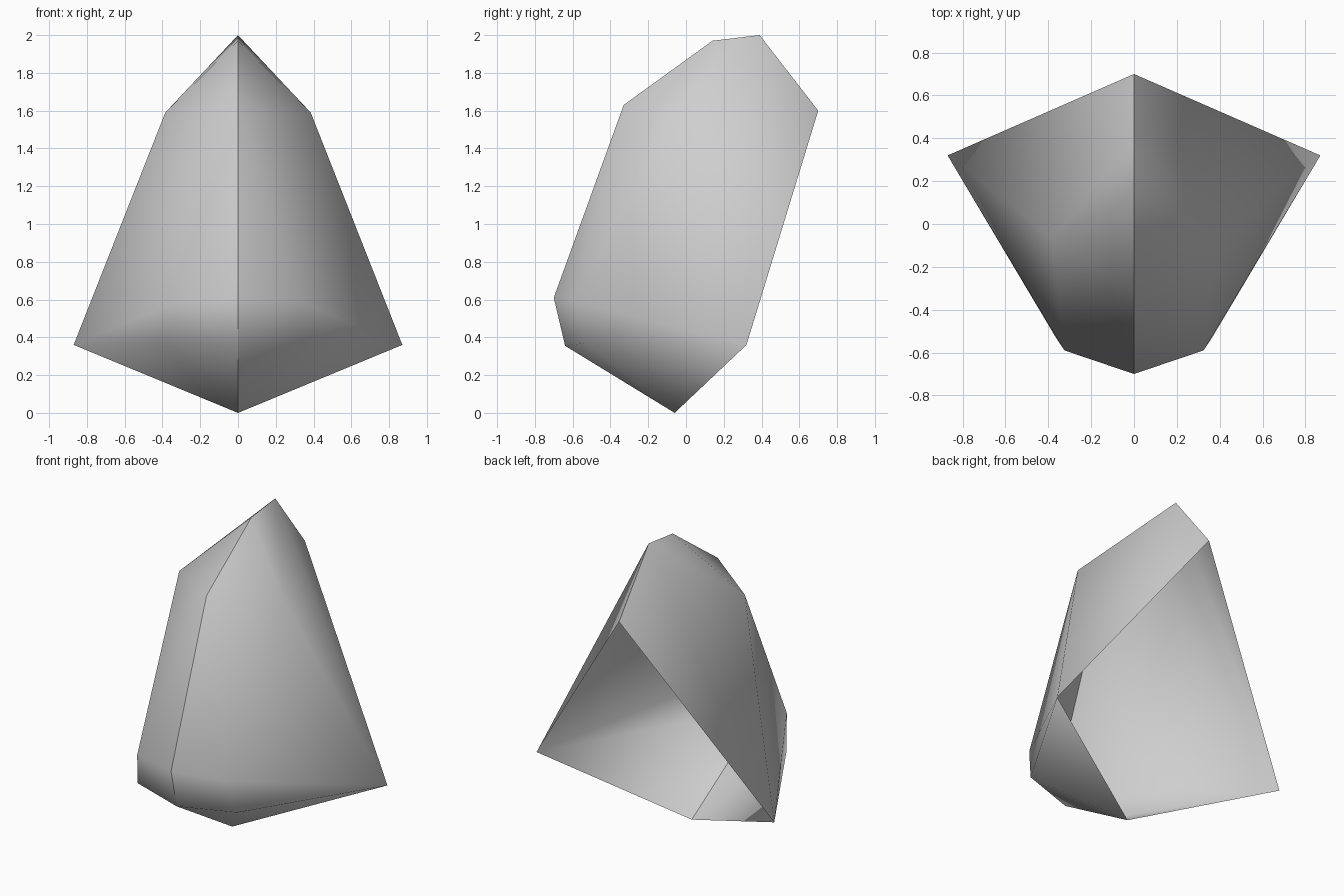
import bpy
import bmesh

cube = bpy.data.objects.get("Cube")
if cube:
    bpy.data.objects.remove(cube, do_unlink=True)

# One plain grey surface
grey = bpy.data.materials.new("light_grey")
grey.use_nodes = True
colour = (0.62, 0.62, 0.62, 1.0)
grey.diffuse_color = colour
grey.node_tree.nodes["Principled BSDF"].inputs["Base Color"].default_value = colour

# Key corners of the left half: centre profile first, then the side
corners = {
    "bottom": (0, -0.06, 0),
    "chin": (0, -0.64, 0.355),
    "nose": (0, -0.70, 0.61),
    "brow": (0, -0.33, 1.63),
    "crown": (0, 0.14, 1.97),
    "top": (0, 0.39, 2.0),
    "back": (0, 0.70, 1.60),
    "jaw": (0.365, -0.53, 0.37),
    "cheek": (0.325, -0.59, 0.59),
    "shoulder": (0.385, -0.065, 1.59),
    "wing": (0.87, 0.32, 0.36),
}

# Facets of the left half; the rear stays open
facets = [
    "back top wing", "top shoulder wing",            # rear side
    "shoulder cheek wing", "cheek jaw wing",         # wing front
    "jaw bottom wing", "jaw chin bottom",            # underside
    "chin jaw cheek nose",                           # lower front band
    "nose cheek brow", "cheek shoulder brow",        # front panel
    "brow shoulder crown", "crown shoulder top",     # top slope
]

bm = bmesh.new()
verts = {name: bm.verts.new(co) for name, co in corners.items()}
for facet in facets:
    face = bm.faces.new([verts[name] for name in facet.split()])
    face.smooth = True

mesh = bpy.data.meshes.new("faceted_shell")
bm.to_mesh(mesh)
bm.free()
mesh.materials.append(grey)

shell = bpy.data.objects.new("faceted_shell", mesh)
bpy.context.collection.objects.link(shell)

# Mirror to the right half, keeping the centre seam crisp
mirror = shell.modifiers.new("right_half", "MIRROR")
mirror.use_axis = (True, False, False)
mirror.use_mirror_merge = False
